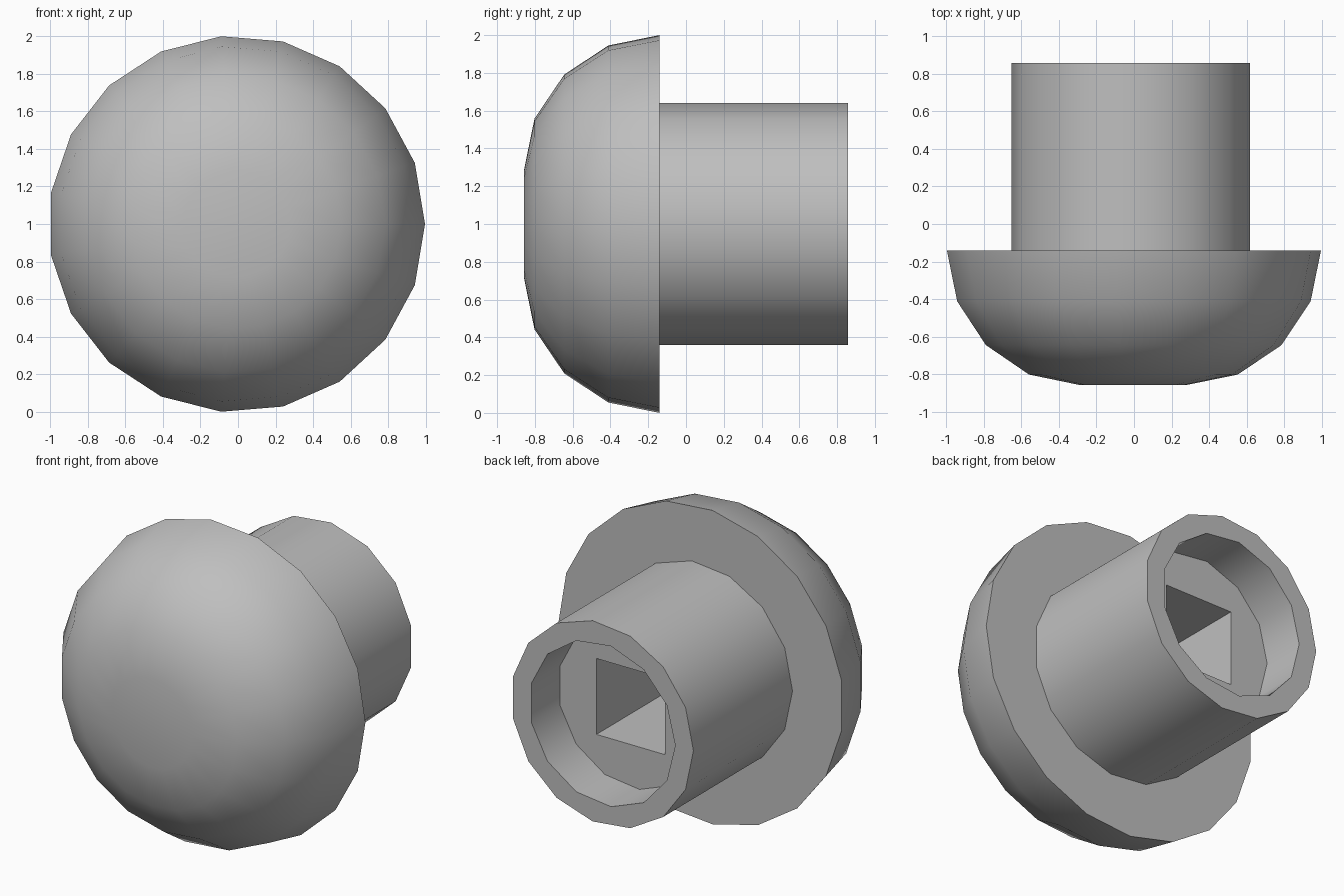
import bpy
import bmesh
from math import sin, cos, pi, radians

if "Cube" in bpy.data.objects:
    bpy.data.objects.remove(bpy.data.objects["Cube"], do_unlink=True)

GREY = (0.52, 0.52, 0.52, 1)
material = bpy.data.materials.new("plain_grey")
material.use_nodes = True
material.diffuse_color = GREY
material.node_tree.nodes["Principled BSDF"].inputs["Base Color"].default_value = GREY


def add_ring(bm, centre_x, sides, radius, phase, y):
    """Closed loop of vertices around the y axis."""
    angles = [phase + 2 * pi * i / sides for i in range(sides)]
    return [bm.verts.new((centre_x + radius * cos(a), y, 1 + radius * sin(a))) for a in angles]


def loop_edges(bm, ring):
    edges = []
    for a, b in zip(ring, ring[1:] + ring[:1]):
        edges.append(bm.edges.get((a, b)) or bm.edges.new((a, b)))
    return edges


def build_solid(name, centre_x, rings):
    """Join rings of (sides, radius, phase, y) into a closed solid.
    Neighbouring rings at the same y become a flat face with a hole."""
    bm = bmesh.new()
    loops = [add_ring(bm, centre_x, *ring) for ring in rings]
    for i in range(len(rings) - 1):
        a, b = loops[i], loops[i + 1]
        if rings[i][3] == rings[i + 1][3]:
            edges = loop_edges(bm, a) + loop_edges(bm, b)
            bmesh.ops.triangle_fill(bm, edges=edges, use_beauty=True)
        else:
            for k in range(len(a)):
                n = (k + 1) % len(a)
                bm.faces.new((a[k], a[n], b[n], b[k]))
    bm.faces.new(loops[0])
    bm.faces.new(loops[-1])
    bmesh.ops.recalc_face_normals(bm, faces=bm.faces)
    mesh = bpy.data.meshes.new(name)
    bm.to_mesh(mesh)
    bm.free()
    mesh.materials.append(material)
    obj = bpy.data.objects.new(name, mesh)
    bpy.context.collection.objects.link(obj)
    bpy.ops.object.select_all(action="DESELECT")
    obj.select_set(True)
    bpy.context.view_layer.objects.active = obj
    bpy.ops.object.shade_smooth_by_angle(angle=radians(30))
    return obj


# Domed head with a flat back
dome_profile = [(1.0034, -0.14), (0.948, -0.412), (0.793, -0.645),
                (0.56, -0.802), (0.285, -0.858)]
build_solid("domed_head", -0.007, [(19, r, 0, y) for r, y in dome_profile])

# Shaft with a round bore, and a deep square socket in the bore's floor
build_solid("hollow_shaft", -0.01, [
    (15, 0.643, pi, -0.18),
    (15, 0.643, pi, 0.858),
    (13, 0.515, pi, 0.858),
    (13, 0.515, pi, 0.57),
    (4, 0.342, pi / 4, 0.57),
    (4, 0.342, pi / 4, -0.14),
])
